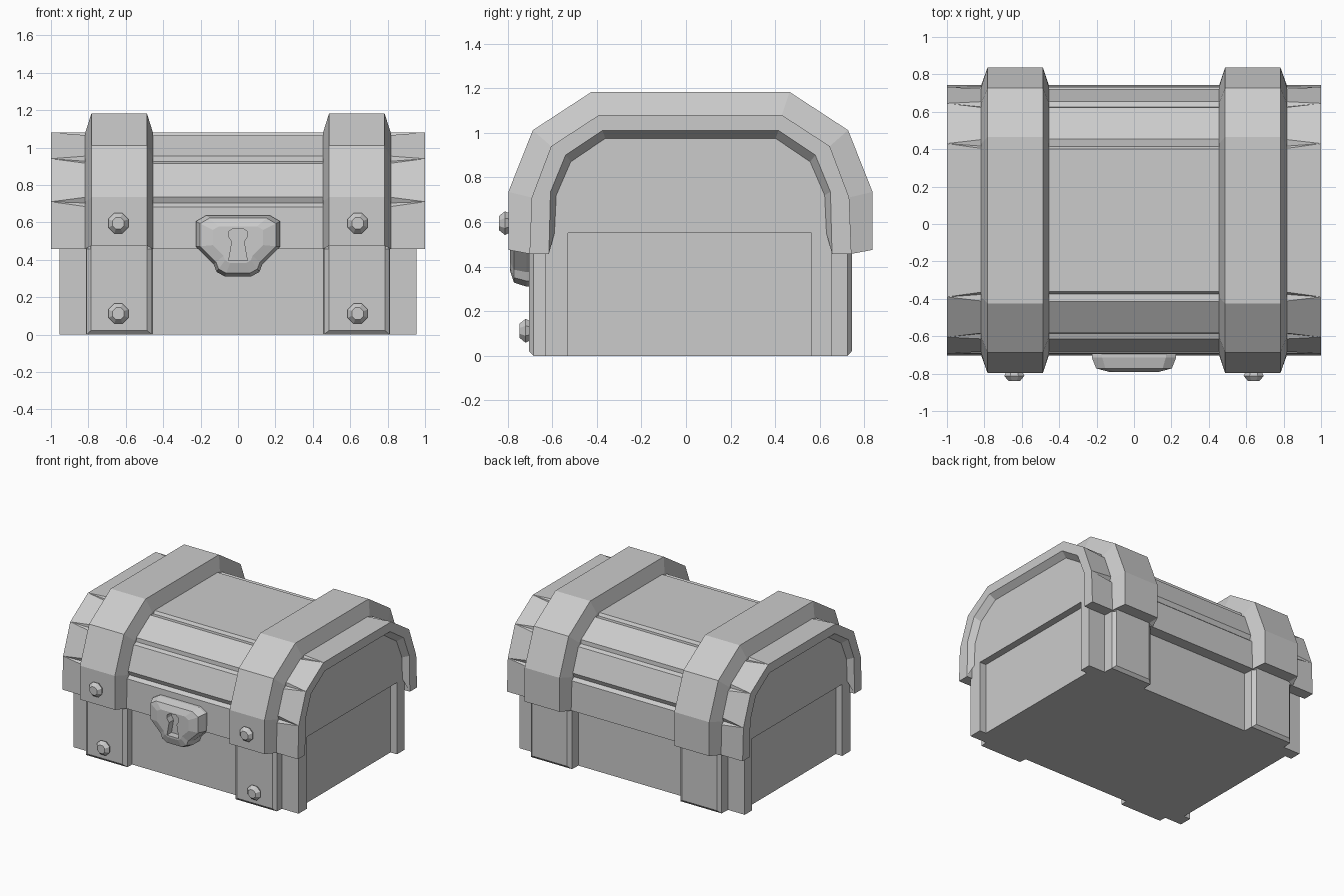
import bpy, bmesh, math
from mathutils import Vector

if "Cube" in bpy.data.objects:
    bpy.data.objects.remove(bpy.data.objects["Cube"])

CY = 0.02  # lid centre in y


def loft(name, rings, closed=True):
    """Skin a list of equal-length point rings, capping both ends."""
    bm = bmesh.new()
    vs = [[bm.verts.new(p) for p in r] for r in rings]
    n = len(rings[0])
    for a, b in zip(vs, vs[1:]):
        for i in range(n if closed else n - 1):
            j = (i + 1) % n
            bm.faces.new((a[i], a[j], b[j], b[i]))
    bm.faces.new(vs[0])
    bm.faces.new(vs[-1])
    bmesh.ops.remove_doubles(bm, verts=bm.verts, dist=1e-5)
    bmesh.ops.recalc_face_normals(bm, faces=bm.faces)
    me = bpy.data.meshes.new(name)
    bm.to_mesh(me)
    bm.free()
    ob = bpy.data.objects.new(name, me)
    bpy.context.collection.objects.link(ob)
    return ob


def box(name, x0, x1, y0, y1, z0, z1):
    return loft(name, [[(x0, y0, z), (x1, y0, z), (x1, y1, z), (x0, y1, z)] for z in (z0, z1)])


def arch(half):
    """Mirror a half profile of (y, z) points into a full arch."""
    return [(CY - y, z) for y, z in half] + [(CY + y, z) for y, z in reversed(half)]


def notched(half, size):
    """Arch with a notch of the given size at every bend (0 = plain corner)."""
    p = [Vector(q) for q in arch(half)]
    out = [p[0]]
    for a, c, b in zip(p, p[1:], p[2:]):
        u, v = (a - c).normalized(), (b - c).normalized()
        inward = (Vector((CY, 0.5)) - c).normalized()
        out += [c + u * size, c + inward * size * 0.9, c + v * size]
    return out + [p[-1]]


def at_x(profile, x):
    return [(x, y, z) for y, z in profile]


outer = [(0.722, 0.457), (0.712, 0.71), (0.625, 0.94), (0.41, 1.08)]
rim = [(0.635, 0.457), (0.628, 0.735), (0.56, 0.9), (0.395, 1.01)]
panel = [(0.61, 0.457), (0.602, 0.72), (0.537, 0.87), (0.382, 0.975)]
panel[0] = (0.61, 0.55)
band = [(0.817, 0.475), (0.817, 0.735), (0.707, 1.012), (0.445, 1.183)]

# Lid: plank grooves fade out at the ends, end panels sit inside a rim
right = [at_x(notched(outer, 0.028), 0.8), at_x(notched(outer, 0), 1.0),
         at_x(notched(rim, 0), 1.0), at_x(notched(panel, 0), 0.955)]
left = [[(-x, y, z) for x, y, z in r] for r in reversed(right)]
loft("lid", left + right, closed=False)
for s, tag in ((-1, "front"), (1, "back")):
    ys = sorted((CY + s * 0.635, CY + s * 0.7215))
    ys2 = sorted((CY + s * 0.635, CY + s * 0.712))
    box("lid_lip_" + tag, -0.999, 0.999, ys[0], ys[1], 0.457, 0.47)
    box("lid_rail_" + tag, -0.99, 0.99, ys2[0], ys2[1], 0.46, 0.6)

# Chest body with sunken side panels between corner posts
box("body", -0.9, 0.9, -0.63, 0.652, 0, 0.55)
box("body_top", -0.954, 0.954, -0.55, 0.58, 0.55, 0.75)
for s in (-1, 1):
    x0, x1 = sorted((s * 0.88, s * 0.955))
    box("front_corner_post", x0, x1, -0.63, -0.53, 0, 0.56)
    box("back_corner_post", x0, x1, 0.563, 0.652, 0, 0.56)


def ring_y(pts, y):
    return [(x, y, z) for x, z in pts]


def rect(x0, x1, z0, z1):
    return [(x0, z0), (x1, z0), (x1, z1), (x0, z1)]


for s in (-1, 1):
    # Raised strap over the lid
    loft("lid_strap", [at_x(arch(p), s * x) for p, x in
                       ((outer, 0.455), (band, 0.487), (band, 0.783), (outer, 0.817))])
    # Straps on the front and back of the body
    for tag, ys in (("front", (-0.6, -0.685, -0.705)), ("back", (0.62, 0.725, 0.745))):
        sizes = ((0.455, 0.815, 0), (0.46, 0.81, 0), (0.487, 0.785, 0.022))
        loft(tag + "_body_strap", [ring_y(rect(s * a, s * b, z, 0.5), y)
                                   for (a, b, z), y in zip(sizes, ys)])
    # Rivets
    for z, y in ((0.595, CY - 0.817), (0.112, -0.705)):
        rings = []
        for r, dy in ((0.045, 0.01), (0.058, -0.015), (0.034, -0.042)):
            rings.append([(s * 0.64 + r * math.cos(math.pi * (k + 0.5) / 4), y + dy,
                           z + r * math.sin(math.pi * (k + 0.5) / 4)) for k in range(8)])
        loft("rivet", rings)

# Lock plate, bevelled towards the front
half = [(0.17, 0.637), (0.225, 0.605), (0.225, 0.47), (0.13, 0.375), (0.115, 0.335), (0.07, 0.31)]
outline = half + [(-x, z) for x, z in reversed(half)]


def shrink(f):
    return [(x * f, 0.49 + (z - 0.49) * f) for x, z in outline]


lock = loft("lock_plate", [ring_y(shrink(1), -0.62), ring_y(shrink(1), -0.715),
                           ring_y(shrink(0.9), -0.772), ring_y(shrink(0.6), -0.79)])

# Keyhole cut
key = [(0.025, 0.568), (0.05, 0.55), (0.05, 0.525), (0.032, 0.495), (0.05, 0.395)]
key += [(-x, z) for x, z in reversed(key)]
cutter = loft("keyhole_cutter", [ring_y(key, -0.9), ring_y(key, -0.735)])
cutter.hide_render = True
mod = lock.modifiers.new("keyhole", 'BOOLEAN')
mod.operation = 'DIFFERENCE'
mod.object = cutter
mod.solver = 'EXACT'
bpy.context.view_layer.objects.active = lock
bpy.ops.object.modifier_apply(modifier=mod.name)
bpy.data.objects.remove(cutter)
